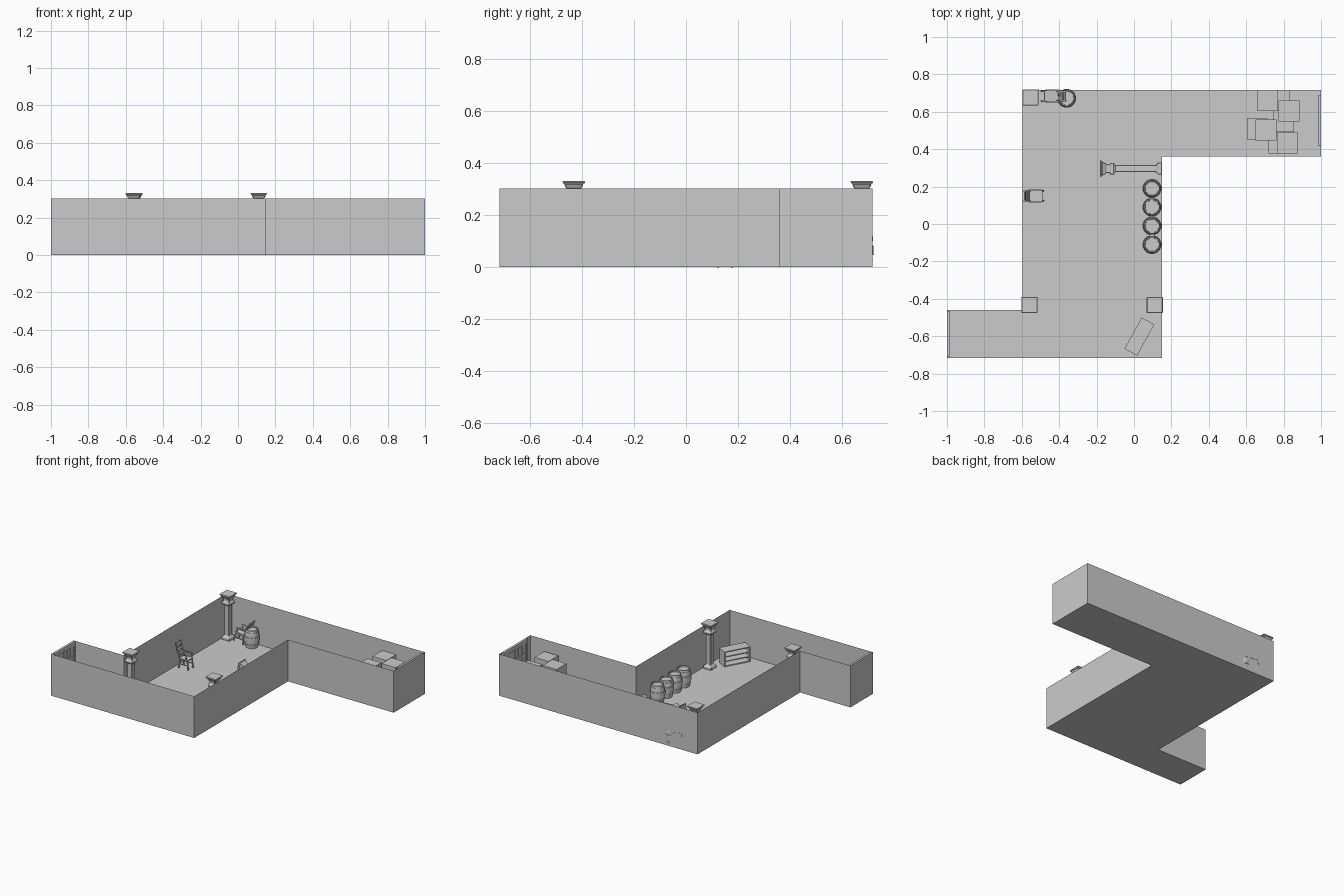
import bpy, bmesh, math
from mathutils import Matrix, Vector

if "Cube" in bpy.data.objects:
    bpy.data.objects.remove(bpy.data.objects["Cube"])


def finish(name, bm, matrix=None):
    mesh = bpy.data.meshes.new(name)
    bmesh.ops.recalc_face_normals(bm, faces=bm.faces)
    bm.to_mesh(mesh)
    bm.free()
    ob = bpy.data.objects.new(name, mesh)
    bpy.context.collection.objects.link(ob)
    if matrix:
        ob.matrix_world = matrix
    return ob


def add_box(bm, center, size, rot=None):
    m = Matrix.Translation(center) @ (rot or Matrix()) @ Matrix.Diagonal((*size, 1))
    bmesh.ops.create_cube(bm, size=1, matrix=m)


def lathe(bm, profile, sides, square=False):
    # square=True makes the radius a half width
    k = math.sqrt(2) if square else 1
    off = math.pi / sides
    rings = []
    for r, z in profile:
        rings.append([bm.verts.new((r * k * math.cos(off + i * math.tau / sides),
                                    r * k * math.sin(off + i * math.tau / sides), z))
                      for i in range(sides)])
    for a, b in zip(rings, rings[1:]):
        for i in range(sides):
            j = (i + 1) % sides
            bm.faces.new((a[i], a[j], b[j], b[i]))
    bm.faces.new(rings[0][::-1])
    bm.faces.new(rings[-1])


def place(x, y, z=0, rz=0, ry=0):
    return (Matrix.Translation((x, y, z)) @ Matrix.Rotation(math.radians(rz), 4, 'Z')
            @ Matrix.Rotation(math.radians(ry), 4, 'Y'))


# Room shell: thin floor outline with walls raised from it
outline = [(-1, -.717), (.15, -.717), (.15, .36), (1, .36),
           (1, .717), (-.595, .717), (-.595, -.46), (-1, -.46)]
H = .303
bm = bmesh.new()
low = [bm.verts.new((x, y, 0)) for x, y in outline]
bm.faces.new(low)
finish("floor", bm)
bm = bmesh.new()
low = [bm.verts.new((x, y, 0)) for x, y in outline]
high = [bm.verts.new((x, y, H)) for x, y in outline]
for i in range(len(outline)):
    j = (i + 1) % len(outline)
    bm.faces.new((low[i], low[j], high[j], high[i]))
finish("walls", bm)

# Columns: square stepped profile, three standing and one fallen
col_profile = [(.032, 0), (.032, .018), (.025, .026), (.019, .03), (.019, .252),
               (.031, .256), (.031, .274), (.023, .279), (.023, .297), (.031, .306),
               (.036, .316), (.036, .321), (.043, .322), (.043, .331)]


def column(name, matrix):
    bm = bmesh.new()
    lathe(bm, col_profile, 4, square=True)
    ob = finish(name, bm, matrix)
    bev = ob.modifiers.new("soft_edges", 'BEVEL')
    bev.width = .003
    bev.segments = 1
    bev.limit_method = 'ANGLE'


for n, (x, y) in enumerate([(-.553, .677), (-.558, -.432), (.111, -.432)]):
    column(f"column_{n}", place(x, y))
column("fallen_column", place(.149, .296, .033, 0, -88.2))

# Barrels: bulging staves, raised hoops, recessed lids
bar_profile = [(.0, .120), (.036, .120), (.037, .128), (.041, .128), (.043, .113),
               (.046, .113), (.048, .100), (.046, .100), (.0475, .082), (.051, .081),
               (.051, .047), (.0475, .046), (.046, .028), (.048, .028), (.046, .015),
               (.043, .015), (.041, 0)]


def barrel(name, x, y):
    bm = bmesh.new()
    lathe(bm, [(max(r, .002), z) for r, z in bar_profile], 16)
    finish(name, bm, place(x, y))


for n in range(4):
    barrel(f"barrel_{n}", .096, .19 - n * .1)
barrel("corner_barrel", -.36, .672)


# Chairs: seat front faces +x
def chair(name, matrix):
    bm = bmesh.new()
    add_box(bm, (.012, 0, .068), (.07, .062, .008))
    lean = Matrix.Rotation(math.radians(-16), 4, 'Y')
    for s in (-1, 1):
        # legs, back posts, armrests and their supports
        add_box(bm, (.045, s * .027, .034), (.008, .008, .07),
                Matrix.Rotation(math.radians(-8), 4, 'Y'))
        add_box(bm, (-.022, s * .027, .034), (.008, .008, .07),
                Matrix.Rotation(math.radians(8), 4, 'Y'))
        add_box(bm, (-.036, s * .026, .12), (.007, .008, .112), lean)
        add_box(bm, (.006, s * .031, .103), (.07, .008, .006))
        add_box(bm, (.036, s * .031, .086), (.007, .007, .034))
        add_box(bm, (.012, s * .027, .03), (.066, .005, .005))
    for z in (.1, .13, .162):
        add_box(bm, (-.036 - (z - .12) * math.tan(math.radians(16)), 0, z),
                (.006, .052, .018), lean)
    finish(name, bm, matrix)


chair("chair", place(-.535, .15))
chair("tipped_chair", place(-.445, .684, .006, 180, -10))

# Angled low shelf, open toward the room
bm = bmesh.new()
L, D, T = .19, .077, .007
for z in (T / 2, .037, .07, .105):
    add_box(bm, (0, 0, z), (L, D, T))
for s in (-1, 1):
    add_box(bm, (s * (L - T) / 2, 0, .054), (T, D, .108))
add_box(bm, (0, -(D - T) / 2, .054), (L, T, .108))
finish("low_shelf", bm, place(.029, -.602, 0, 61))

# Stacked crates
S = .112
lower = [(.659, .508), (.776, .434), (.776, .66), (.8, .547)]
upper = [(.713, .661), (.828, .604), (.705, .503), (.82, .432)]
for layer, spots in enumerate((lower, upper)):
    for n, (x, y) in enumerate(spots):
        bm = bmesh.new()
        add_box(bm, (0, 0, S / 2), (S, S, S))
        finish(f"crate_{layer}_{n}", bm, place(x, y, layer * S))


# Double doors at both corridor ends: frame, bowed leaves and straps
def doors(name, x, y, rz, width):
    bm = bmesh.new()
    for s in (-1, 1):
        add_box(bm, (.008, s * (width / 2 - .006), .15), (.016, .012, .3))
        for i in range(3):
            w = (width / 2 - .014) / 3
            add_box(bm, (.004 + i * .002, s * (w * (i + .5) + .001), .137),
                    (.008, w - .003, .27))
        for z in (.06, .2):
            add_box(bm, (.009, s * width / 4, z), (.01, width / 2 - .025, .014))
    add_box(bm, (.008, 0, .288), (.016, width, .03))
    finish(name, bm, place(x, y, 0, rz))


doors("left_doors", -.999, -.587, 0, .245)
doors("right_doors", .999, .552, 180, .27)
